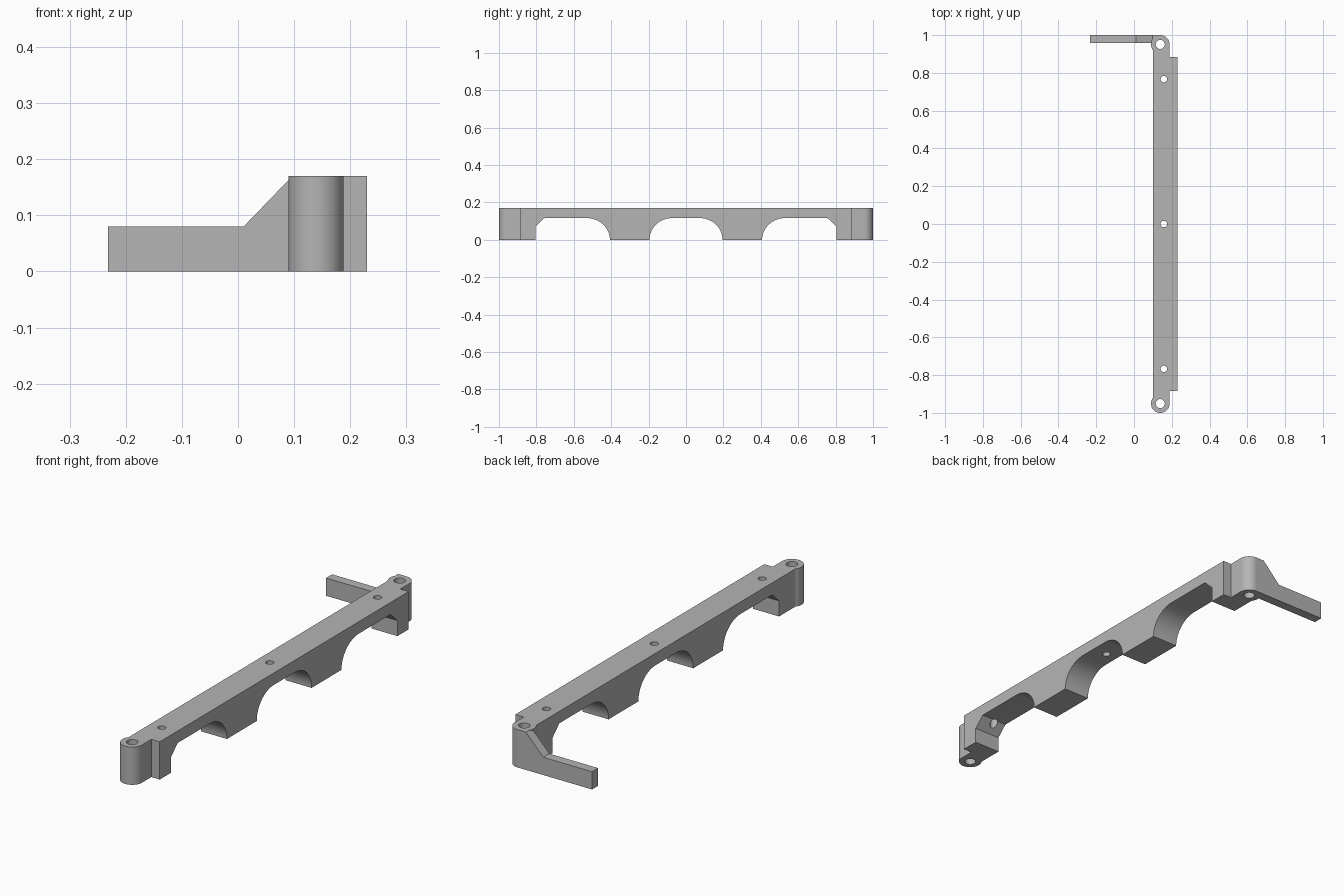
import bpy, bmesh
from math import sin, cos, radians
from mathutils import Vector

cube = bpy.data.objects.get("Cube")
if cube:
    bpy.data.objects.remove(cube, do_unlink=True)

grey = bpy.data.materials.new("plain grey")
grey.use_nodes = True
grey.diffuse_color = (0.46, 0.46, 0.46, 1)
grey.node_tree.nodes["Principled BSDF"].inputs["Base Color"].default_value = (0.46, 0.46, 0.46, 1)


def prism(name, points, offset):
    """Extrude a closed outline of 3D points along an offset."""
    bm = bmesh.new()
    face = bm.faces.new([bm.verts.new(p) for p in points])
    ext = bmesh.ops.extrude_face_region(bm, geom=[face])
    moved = [g for g in ext["geom"] if isinstance(g, bmesh.types.BMVert)]
    bmesh.ops.translate(bm, verts=moved, vec=Vector(offset))
    bmesh.ops.recalc_face_normals(bm, faces=bm.faces[:])
    mesh = bpy.data.meshes.new(name)
    bm.to_mesh(mesh)
    bm.free()
    mesh.materials.append(grey)
    obj = bpy.data.objects.new(name, mesh)
    bpy.context.collection.objects.link(obj)
    return obj


def combine(target, tool, operation):
    """Apply a boolean and discard the tool."""
    mod = target.modifiers.new("combine", 'BOOLEAN')
    mod.operation, mod.object, mod.solver = operation, tool, 'EXACT'
    bpy.context.view_layer.objects.active = target
    bpy.ops.object.modifier_apply(modifier=mod.name)
    bpy.data.objects.remove(tool, do_unlink=True)


def arc(cu, cv, ru, rv, start, end, steps):
    angles = [radians(start + (end - start) * i / steps) for i in range(steps + 1)]
    return [(cu + ru * cos(a), cv + rv * sin(a)) for a in angles]


HEIGHT, ROOF = 0.17, 0.116
LUG_X, LUG_Y, LUG_R = 0.139, 0.951, 0.049

# Bar plan with rounded lugs at both ends
front_end = [(0.23, -0.885), (0.188, -0.885)] + arc(LUG_X, -LUG_Y, LUG_R, LUG_R, 0, -218, 40)
plan = front_end + [(x, -y) for x, y in reversed(front_end)]
bar = prism("bracket_bar", [(x, y, 0) for x, y in plan], (0, 0, HEIGHT))

# Side arm with a sloped shoulder, merged into the rear lug
arm_profile = [(-0.232, 0), (LUG_X, 0), (LUG_X, HEIGHT), (0.097, HEIGHT), (0.01, 0.08), (-0.232, 0.08)]
arm = prism("side_arm", [(x, 0.957, z) for x, z in arm_profile], (0, 0.043, 0))
combine(bar, arm, 'UNION')

# Openings under the bar: rounded middle, half-rounded outer pair
DEEP = -0.05
middle = [(-0.195, DEEP)] + arc(-0.075, 0, 0.12, ROOF, 180, 90, 16)
middle += [(-y, z) for y, z in reversed(middle)]
outer = [(0.407, DEEP)] + arc(0.53, 0, 0.123, ROOF, 180, 90, 16)
outer += [(0.757, ROOF), (0.805, 0.07), (0.805, DEEP)]
for opening in (middle, outer, [(-y, z) for y, z in outer]):
    cutter = prism("opening_cutter", [(0, y, z) for y, z in opening], (0.5, 0, 0))
    combine(bar, cutter, 'DIFFERENCE')

# Vertical screw holes
holes = [(LUG_X, s * LUG_Y, 0.024) for s in (-1, 1)] + [(0.158, s * 0.767, 0.017) for s in (-1, 0, 1)]
for x, y, r in holes:
    ring = arc(x, y, r, r, 0, 360, 32)[:-1]
    cutter = prism("hole_cutter", [(u, v, -0.1) for u, v in ring], (0, 0, 0.4))
    combine(bar, cutter, 'DIFFERENCE')

# Smooth curved walls, keep hard edges
bpy.ops.object.select_all(action='DESELECT')
bar.select_set(True)
bpy.context.view_layer.objects.active = bar
bpy.ops.object.shade_smooth_by_angle(angle=radians(25))
